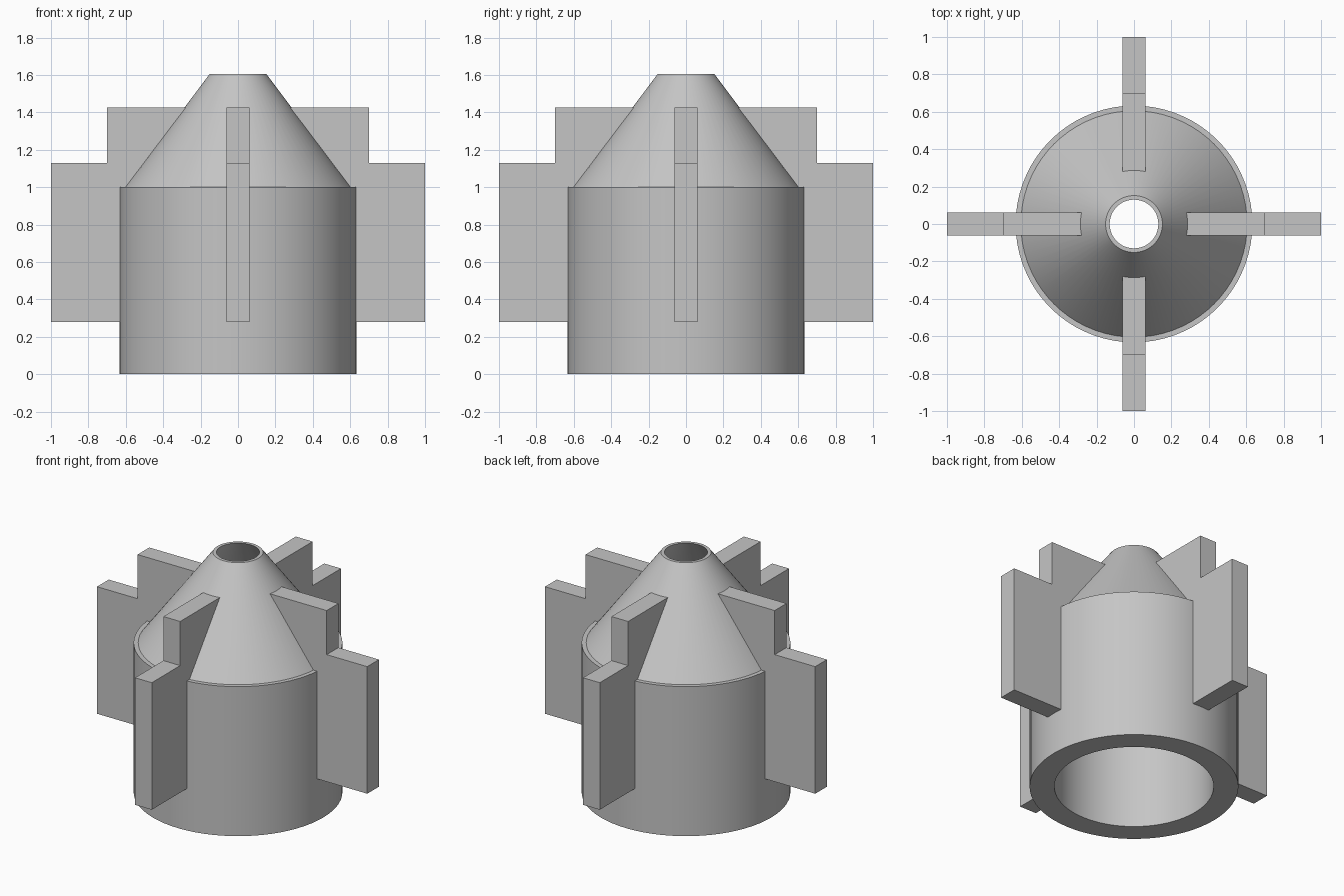
import bpy
import bmesh
from math import pi, radians
from mathutils import Matrix, Vector

cube = bpy.data.objects.get("Cube")
if cube:
    bpy.data.objects.remove(cube, do_unlink=True)

grey = bpy.data.materials.new("plain grey")
grey.use_nodes = True
colour = (0.56, 0.56, 0.56, 1)
grey.diffuse_color = colour
grey.node_tree.nodes["Principled BSDF"].inputs["Base Color"].default_value = colour


def finish(name, bm):
    bmesh.ops.recalc_face_normals(bm, faces=bm.faces)
    mesh = bpy.data.meshes.new(name)
    bm.to_mesh(mesh)
    bm.free()
    mesh.materials.append(grey)
    obj = bpy.data.objects.new(name, mesh)
    bpy.context.collection.objects.link(obj)
    return obj


def lathe(name, profile, steps=72):
    """Spin a closed (radius, height) outline around z."""
    bm = bmesh.new()
    verts = [bm.verts.new((r, 0, z)) for r, z in profile]
    edges = [bm.edges.new((v, verts[i - 1])) for i, v in enumerate(verts)]
    bmesh.ops.spin(bm, geom=verts + edges, cent=(0, 0, 0), axis=(0, 0, 1),
                   angle=2 * pi, steps=steps, use_merge=True)
    bmesh.ops.remove_doubles(bm, verts=bm.verts, dist=0.0001)
    return finish(name, bm)


def fin(name, profile, thickness, angle):
    """Extrude a flat outline and turn it to its place around z."""
    bm = bmesh.new()
    face = bm.faces.new([bm.verts.new((x, -thickness / 2, z)) for x, z in profile])
    side = bmesh.ops.extrude_face_region(bm, geom=[face])["geom"]
    moved = [v for v in side if isinstance(v, bmesh.types.BMVert)]
    bmesh.ops.translate(bm, verts=moved, vec=Vector((0, thickness, 0)))
    bmesh.ops.rotate(bm, verts=bm.verts, matrix=Matrix.Rotation(angle, 3, "Z"))
    return finish(name, bm)


# Hollow body: straight tube, narrow shoulder ledge, tapering open nose
shell = lathe("hollow_body", [
    (0.633, 0), (0.633, 1.0), (0.605, 1.0), (0.152, 1.605),
    (0.13, 1.605), (0.483, 1.0), (0.483, 0)])
bpy.context.view_layer.objects.active = shell
shell.select_set(True)
bpy.ops.object.shade_smooth_by_angle(angle=radians(25))

# Four stepped fins, rooted inside the wall
outline = [(0.56, 0.28), (1.0, 0.28), (1.0, 1.13), (0.7, 1.13),
           (0.7, 1.425), (0.26, 1.425), (0.56, 1.0)]
for i, place in enumerate(["left", "back", "right", "front"]):
    fin(place + "_fin", outline, 0.124, i * pi / 2)
